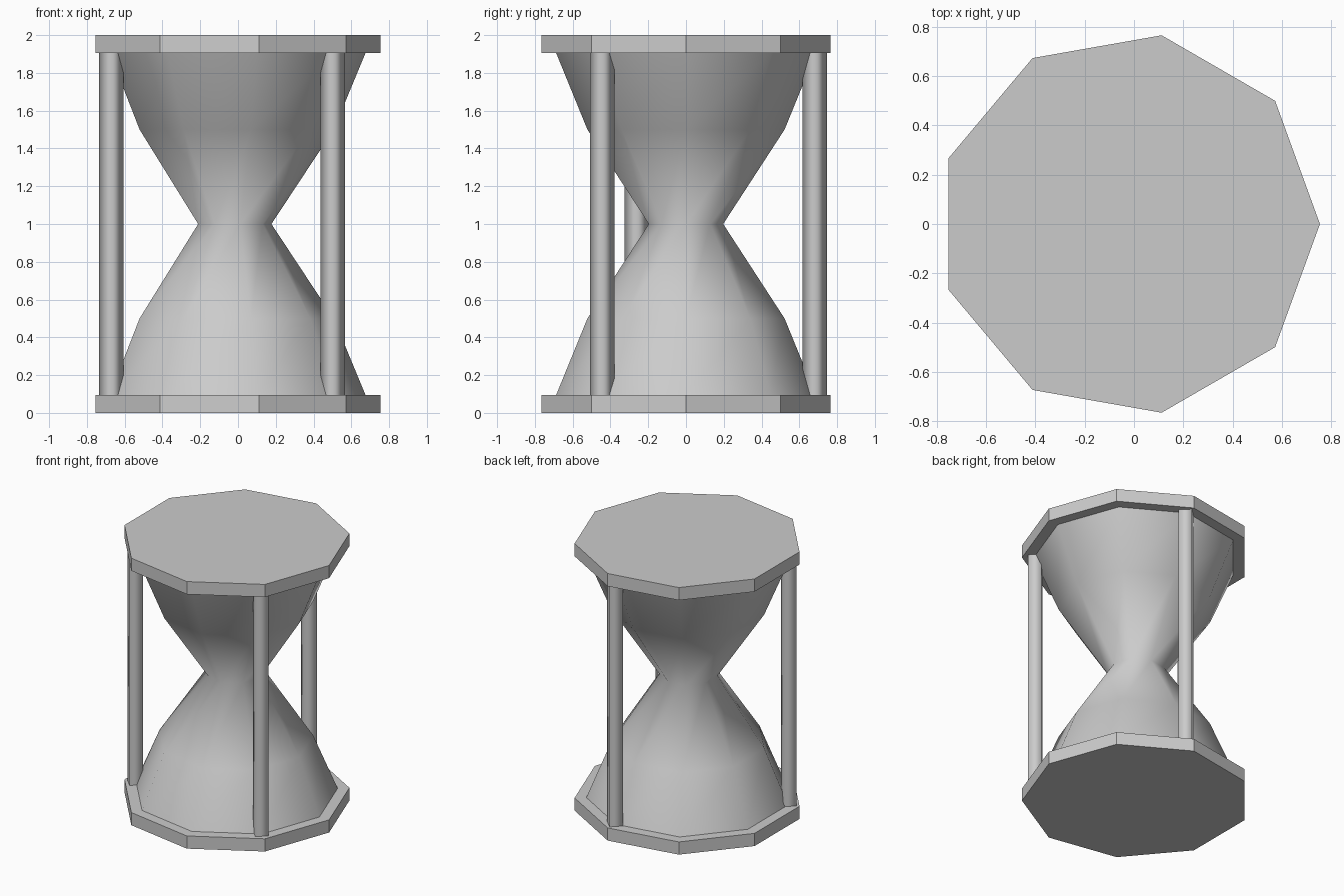
import bpy, math

if "Cube" in bpy.data.objects:
    bpy.data.objects.remove(bpy.data.objects["Cube"])

CX = -0.023      # centre of the nine-sided parts
PLATE = 0.095    # plate thickness


def loft(name, profile, sides, centre, smooth=False, caps=True):
    """Turned solid from (radius, z) rings."""
    verts = [(centre[0] + r * math.cos(2 * math.pi * i / sides),
              centre[1] + r * math.sin(2 * math.pi * i / sides), z)
             for r, z in profile for i in range(sides)]
    faces = []
    for k in range(len(profile) - 1):
        for i in range(sides):
            j = (i + 1) % sides
            a, b = k * sides, (k + 1) * sides
            faces.append((a + i, a + j, b + j, b + i))
    if caps:
        last = (len(profile) - 1) * sides
        faces.append(tuple(reversed(range(sides))))
        faces.append(tuple(range(last, last + sides)))
    mesh = bpy.data.meshes.new(name)
    mesh.from_pydata(verts, [], faces)
    for p in mesh.polygons:
        p.use_smooth = smooth and abs(p.normal.z) < 0.99
    mesh.update()
    obj = bpy.data.objects.new(name, mesh)
    bpy.context.collection.objects.link(obj)
    return obj


# End plates
loft("bottom_plate", [(0.778, 0), (0.778, PLATE)], 9, (CX, 0))
loft("top_plate", [(0.778, 2 - PLATE), (0.778, 2)], 9, (CX, 0))

# Glass bulbs, mirrored about the neck
lower = [(0.698, PLATE), (0.53, 0.5), (0.2, 1.0)]
upper = [(r, 2 - z) for r, z in reversed(lower[:-1])]
loft("glass", lower + upper, 9, (CX, 0), smooth=True, caps=False)

# Three slim four-sided posts with softened shading
for n, pos in enumerate([(0.501, -0.4445), (0.111, 0.681), (-0.67, -0.26)]):
    loft(f"post_{n + 1}", [(0.065, PLATE), (0.065, 2 - PLATE)], 4, pos,
         smooth=True, caps=False)
